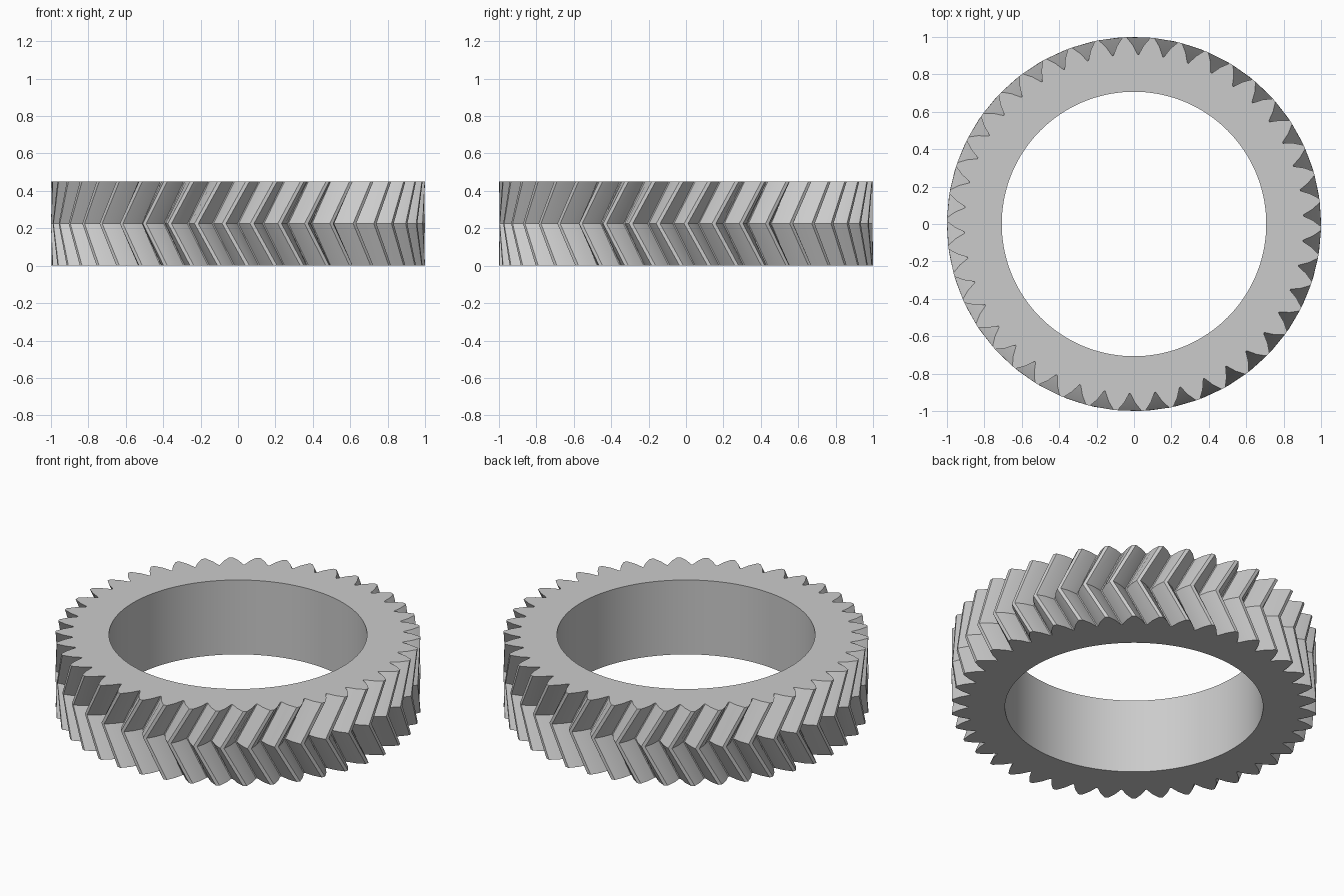
import bpy
import bmesh
from math import cos, sin, radians, pi

old = bpy.data.objects.get("Cube")
if old:
    bpy.data.objects.remove(old, do_unlink=True)

TEETH = 42
HEIGHT = 0.45
BORE = 0.707
TWIST = radians(7.2)
PITCH = 2 * pi / TEETH
# Half a tooth: angle from the tooth centre in degrees, radius
FLANK = [(0.6, 1.0), (2.5, 0.957), (4.08, 0.907)]

steel = bpy.data.materials.new("light grey metal")
steel.use_nodes = True
grey = (0.6, 0.6, 0.6, 1)
steel.diffuse_color = grey
steel.node_tree.nodes["Principled BSDF"].inputs["Base Color"].default_value = grey

# Full outline of all the teeth, mirrored about each tooth centre
tooth = [(-a, r) for a, r in reversed(FLANK)] + FLANK
outline = [(i * PITCH + radians(a), r) for i in range(TEETH) for a, r in tooth]
count = len(outline)

bm = bmesh.new()


def ring(points, z, turn):
    return [bm.verts.new((r * cos(a + turn), r * sin(a + turn), z)) for a, r in points]


def bridge(lower, upper):
    for i in range(count):
        j = (i + 1) % count
        bm.faces.new((lower[i], lower[j], upper[j], upper[i]))


# Chevron teeth: both ends turned ahead of the middle
bore = [((i - 2.5) * 2 * pi / count, BORE) for i in range(count)]
rings = [
    ring(bore, 0, TWIST),
    ring(outline, 0, TWIST),
    ring(outline, HEIGHT / 2, 0),
    ring(outline, HEIGHT, TWIST),
    ring(bore, HEIGHT, TWIST),
]
for k, lower in enumerate(rings):
    bridge(lower, rings[(k + 1) % len(rings)])
bmesh.ops.recalc_face_normals(bm, faces=bm.faces)

mesh = bpy.data.meshes.new("herringbone_gear_ring")
bm.to_mesh(mesh)
bm.free()
mesh.materials.append(steel)
gear = bpy.data.objects.new("herringbone_gear_ring", mesh)
bpy.context.collection.objects.link(gear)

# Smooth bore and flanks, crisp tooth edges
bpy.ops.object.select_all(action="DESELECT")
gear.select_set(True)
bpy.context.view_layer.objects.active = gear
bpy.ops.object.shade_smooth_by_angle(angle=radians(20))
